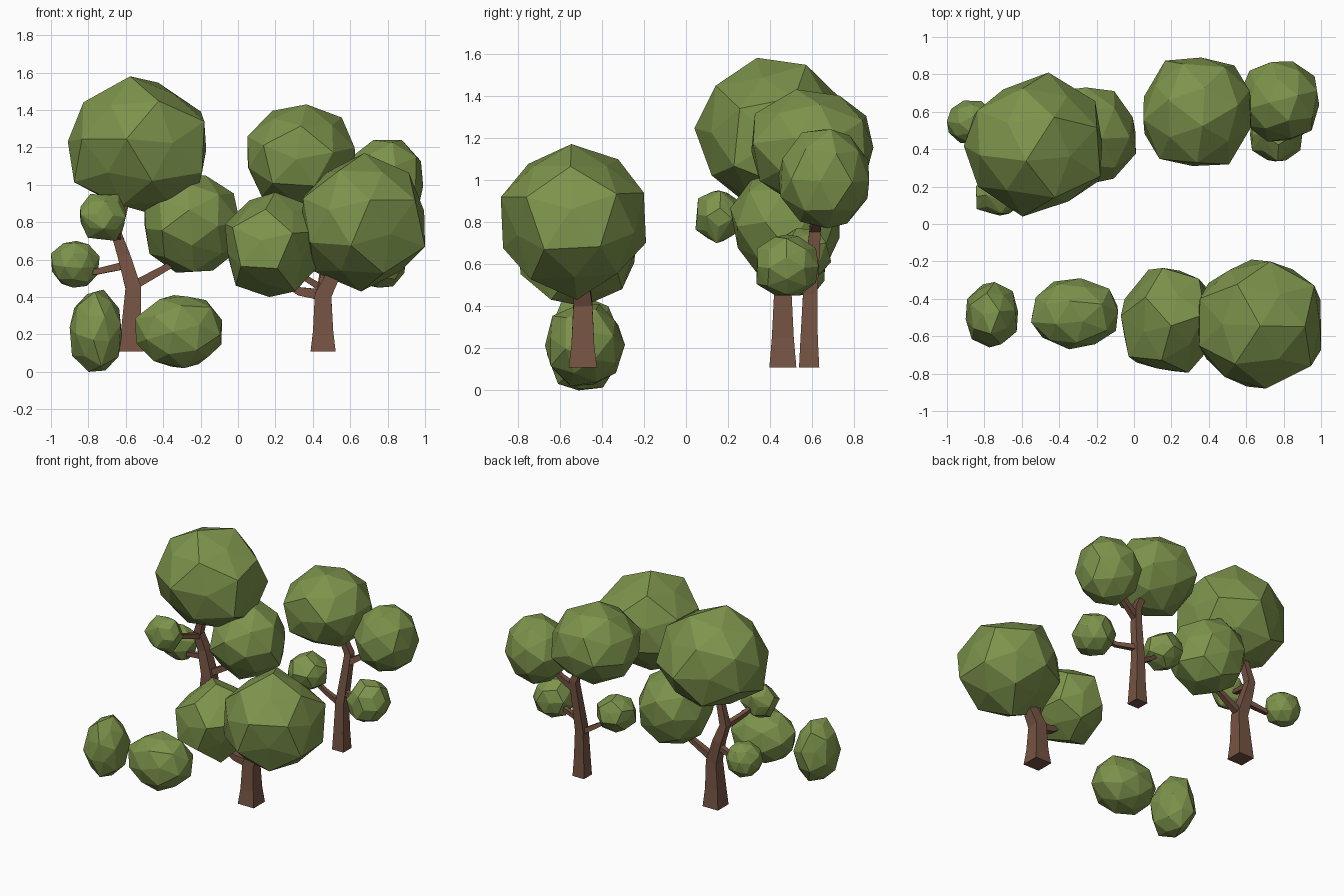
import bpy, bmesh, random
from mathutils import Vector, Euler

if "Cube" in bpy.data.objects:
    bpy.data.objects.remove(bpy.data.objects["Cube"])


def material(name, rgb):
    m = bpy.data.materials.new(name)
    m.diffuse_color = (*rgb, 1)
    m.use_nodes = True
    m.node_tree.nodes["Principled BSDF"].inputs["Base Color"].default_value = m.diffuse_color
    return m


LEAF = material("leaf green", (0.205, 0.296, 0.072))
BARK = material("bark brown", (0.180, 0.088, 0.056))


def finish(name, bm, mat):
    bmesh.ops.recalc_face_normals(bm, faces=bm.faces)
    me = bpy.data.meshes.new(name)
    bm.to_mesh(me)
    bm.free()
    me.materials.append(mat)
    ob = bpy.data.objects.new(name, me)
    bpy.context.collection.objects.link(ob)
    return ob


# Directions of the icosahedron's corners and face centres
ico = bmesh.new()
bmesh.ops.create_icosphere(ico, subdivisions=1, radius=1)
CORNERS = [v.co.normalized() for v in ico.verts]
CENTRES = [f.calc_center_median().normalized() for f in ico.faces]
ico.free()


def ball_points(rng, lo, hi):
    """Randomly turned, slightly uneven ball fitted to a box; also its stretch."""
    low = rng.uniform(.86, .97)
    a, b = (low, 1) if rng.random() < .5 else (1, low)
    rot = Euler([rng.uniform(0, 6.28) for _ in range(3)]).to_matrix()
    pts = [rot @ p * (s + rng.uniform(-.05, .05))
           for s, group in ((a, CORNERS), (b, CENTRES)) for p in group]
    mn = [min(p[i] for p in pts) for i in range(3)]
    mx = [max(p[i] for p in pts) for i in range(3)]
    k = [(hi[i] - lo[i]) / (mx[i] - mn[i]) for i in range(3)]
    return [tuple(lo[i] + (p[i] - mn[i]) * k[i] for i in range(3)) for p in pts]


def leaf_ball(name, lo, hi, seed, front=(), top=(), side=()):
    """Faceted ball in a box; keeps the turn whose corners best meet the
    outline points seen from the front (x, z), top (x, y) and side (y, z)."""
    rng = random.Random(seed)
    marks = [((0, 2), front), ((0, 1), top), ((1, 2), side)]
    best, best_cost = None, 1e9
    for _ in range(2200 if front or top else 1):
        pts = ball_points(rng, lo, hi)
        cost = 0
        for (i, j), outline in marks:
            for a, b in outline:
                cost += min((p[i] - a) ** 2 + (p[j] - b) ** 2 for p in pts)
                if cost > best_cost:
                    break
        if cost < best_cost:
            best, best_cost = pts, cost
    bm = bmesh.new()
    for p in best:
        bm.verts.new(p)
    res = bmesh.ops.convex_hull(bm, input=bm.verts)
    junk = [g for g in res["geom_interior"] if isinstance(g, bmesh.types.BMVert)]
    bmesh.ops.delete(bm, geom=junk, context='VERTS')
    return finish(name, bm, LEAF)


def limb(name, path, radii):
    """Square tapering limb along a path; radii are half widths."""
    path = [Vector(p) for p in path]
    d = path[-1] - path[0]
    ax = min(range(3), key=lambda i: abs(d[i]))
    ref = Vector([float(i == ax) for i in range(3)])
    bm = bmesh.new()
    rings = []
    for i, p in enumerate(path):
        if i == 0:
            t = path[1] - p
        else:
            t = (p - path[i - 1]).normalized()
            if i < len(path) - 1:
                t = t + (path[i + 1] - p).normalized()
        t.normalize()
        u = (ref - t * ref.dot(t)).normalized()
        w = t.cross(u)
        r = radii[i]
        rings.append([bm.verts.new(p + u * a * r + w * b * r)
                      for a, b in ((1, 1), (-1, 1), (-1, -1), (1, -1))])
    for a, b in zip(rings, rings[1:]):
        for k in range(4):
            bm.faces.new((a[k], a[(k + 1) % 4], b[(k + 1) % 4], b[k]))
    bm.faces.new(rings[0])
    bm.faces.new(rings[-1])
    return finish(name, bm, BARK)


# Tall tree, back left
limb("tall_tree_trunk", [(-.57, .46, .11), (-.57, .46, .25), (-.56, .46, .45),
                         (-.61, .47, .62), (-.65, .46, .74), (-.60, .45, .92)],
     [.064, .052, .042, .034, .028, .022])
limb("tall_tree_branch_right", [(-.56, .46, .46), (-.38, .47, .56), (-.28, .47, .62)],
     [.024, .018, .014])
limb("tall_tree_branch_left", [(-.60, .47, .57), (-.76, .50, .535), (-.87, .54, .57)],
     [.020, .016, .012])
limb("tall_tree_branch_front", [(-.64, .46, .72), (-.69, .28, .77), (-.72, .17, .82)],
     [.020, .016, .012])
leaf_ball("tall_tree_crown", (-.91, .04, .85), (-.17, .81, 1.58), 3,
          front=[(-.67, 1.58), (-.40, 1.56), (-.17, 1.35), (-.18, 1.07),
                 (-.91, 1.23), (-.60, .86), (-.84, 1.40)],
          top=[(-.465, .81), (-.83, .65), (-.90, .41), (-.80, .19),
               (-.59, .04), (-.28, .10), (-.17, .39), (-.19, .62)])
leaf_ball("tall_tree_side_leaves", (-.50, .21, .53), (.01, .73, 1.05), 5,
          front=[(-.20, 1.05), (-.03, .97), (-.015, .82), (-.13, .53),
                 (-.35, .53), (-.50, .75)],
          top=[(.01, .45), (-.08, .67), (-.25, .73), (-.13, .21)])
leaf_ball("tall_tree_front_leaves", (-.845, .045, .70), (-.60, .26, .95), 8,
          front=[(-.84, .83), (-.80, .71), (-.65, .70)])
leaf_ball("tall_tree_left_leaves", (-1.0, .43, .45), (-.74, .66, .70), 9,
          front=[(-.95, .69), (-.79, .69), (-.74, .61), (-.82, .45), (-1, .58)],
          top=[(-1, .55), (-.94, .65), (-.81, .66)])

# Slim tree, back right
limb("slim_tree_trunk", [(.46, .585, .11), (.46, .585, .25), (.46, .59, .46),
                         (.49, .61, .72), (.50, .62, .83), (.42, .61, 1.0)],
     [.048, .041, .034, .028, .026, .020])
limb("slim_tree_branch_high", [(.49, .61, .76), (.60, .63, .83), (.74, .65, .95)],
     [.024, .019, .014])
limb("slim_tree_branch_right", [(.47, .60, .54), (.62, .54, .54), (.76, .49, .60)],
     [.019, .015, .012])
limb("slim_tree_branch_left", [(.46, .59, .44), (.33, .57, .52), (.22, .55, .61)],
     [.019, .015, .012])
leaf_ball("slim_tree_crown", (.05, .31, .87), (.63, .89, 1.43), 12,
          front=[(.325, 1.43), (.55, 1.37), (.05, 1.28), (.12, .91)],
          top=[(.18, .89), (.34, .87), (.63, .69), (.48, .33), (.21, .31), (.05, .50)],
          side=[(.66, 1.43), (.89, 1.19), (.31, 1.18)])
leaf_ball("slim_tree_side_leaves", (.56, .44, .77), (.99, .87, 1.24), 14,
          front=[(.86, 1.24), (.99, 1.11)],
          top=[(.71, .87), (.98, .82), (.99, .62), (.62, .84), (.57, .60)],
          side=[(.65, 1.24), (.83, 1.05), (.75, .78), (.44, 1.09), (.51, .81)])
leaf_ball("slim_tree_right_leaves", (.62, .335, .45), (.90, .63, .74), 15,
          top=[(.75, .335), (.88, .39), (.62, .39)],
          side=[(.49, .73), (.38, .66), (.34, .57), (.62, .48)])
leaf_ball("slim_tree_left_leaves", (.06, .41, .50), (.34, .69, .77), 16)

# Short tree, front right
limb("short_tree_trunk", [(.455, -.49, .11), (.455, -.49, .22), (.455, -.49, .41),
                          (.53, -.50, .56), (.62, -.52, .70)],
     [.067, .054, .045, .034, .024])
limb("short_tree_branch_left", [(.46, -.49, .41), (.33, -.50, .43), (.22, -.51, .50)],
     [.030, .023, .016])
limb("short_tree_branch_middle", [(.45, -.49, .40), (.47, -.49, .60)], [.028, .018])
leaf_ball("short_tree_crown", (.34, -.88, .43), (1.0, -.19, 1.17), 21,
          front=[(.95, 1.03), (1.0, .83), (.99, .65), (.69, .43), (.39, .65)],
          top=[(.66, -.19), (.85, -.22), (.98, -.40), (1.0, -.72), (.69, -.88),
               (.47, -.82), (.34, -.55), (.41, -.30)],
          side=[(-.55, 1.17), (-.19, .94), (-.23, .74), (-.88, .90), (-.77, .60)])
leaf_ball("short_tree_side_leaves", (-.07, -.795, .40), (.43, -.235, .96), 23,
          front=[(.20, .96), (-.03, .78), (-.065, .62), (.12, .40), (.42, .73)],
          top=[(.14, -.24), (.39, -.35), (-.06, -.40), (-.04, -.73), (.30, -.79)])

# Two bushes, front left
leaf_ball("narrow_bush", (-.90, -.66, 0), (-.62, -.31, .44), 31,
          front=[(-.75, .44), (-.87, .33), (-.89, .17), (-.72, .0),
                 (-.63, .08), (-.64, .35)],
          top=[(-.80, -.31), (-.62, -.46), (-.68, -.64), (-.89, -.51)])
leaf_ball("wide_bush", (-.55, -.67, .02), (-.085, -.29, .41), 33,
          front=[(-.34, .41), (-.16, .37), (-.085, .16), (-.36, .02), (-.545, .29)],
          top=[(-.46, -.29), (-.09, -.43), (-.20, -.65), (-.38, -.665), (-.55, -.50)])
